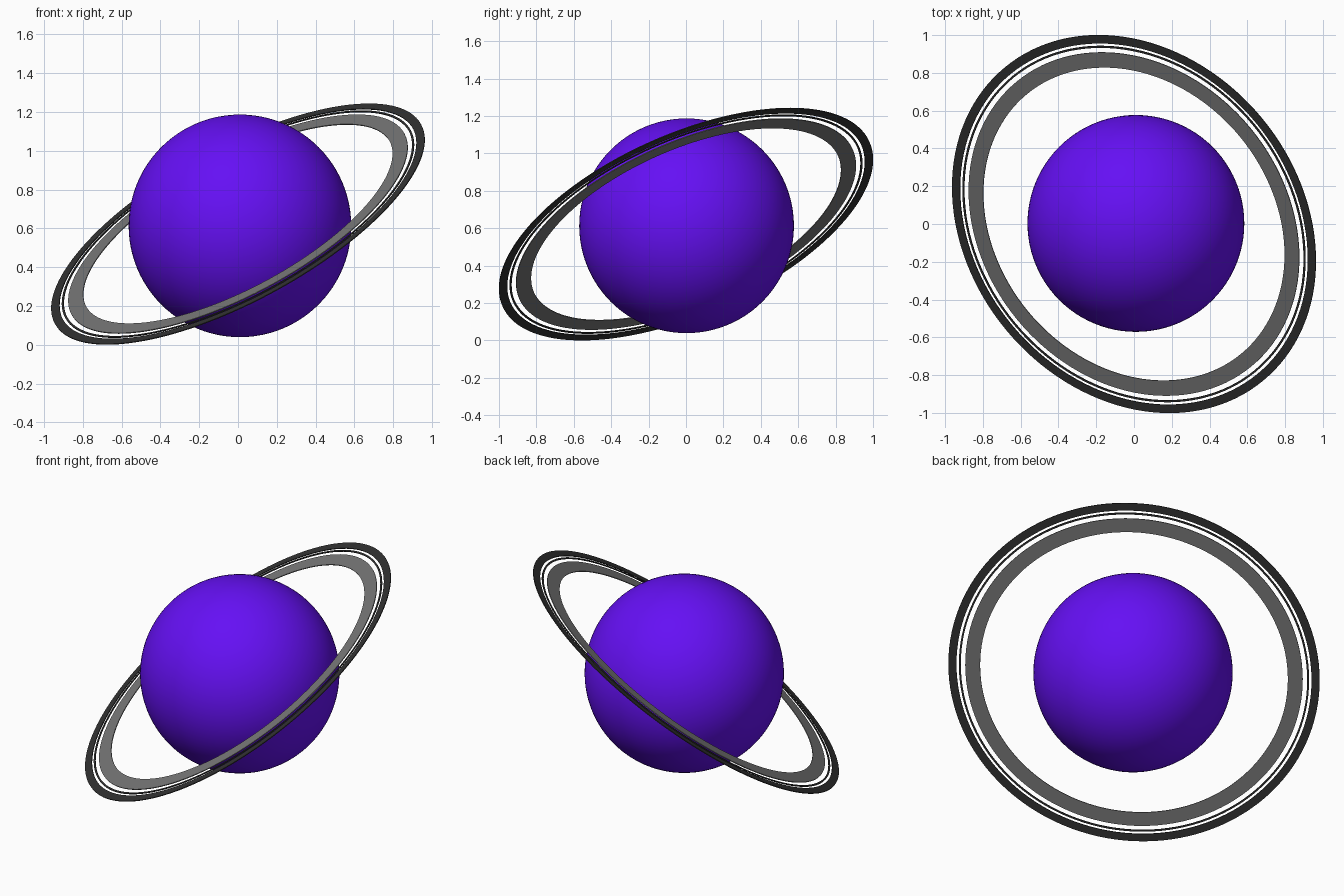
import bpy, bmesh, math
from mathutils import Vector

if "Cube" in bpy.data.objects:
    bpy.data.objects.remove(bpy.data.objects["Cube"])

TILT = Vector((-0.445, -0.367, 0.817)).to_track_quat('Z', 'Y')
CENTRE = Vector((0, 0, 0.622))
SEGMENTS = 128


def material(name, rgb):
    m = bpy.data.materials.new(name)
    m.diffuse_color = (*rgb, 1)
    m.use_nodes = True
    m.node_tree.nodes["Principled BSDF"].inputs["Base Color"].default_value = m.diffuse_color
    return m


def add_object(name, bm, mat):
    mesh = bpy.data.meshes.new(name)
    bm.to_mesh(mesh)
    bm.free()
    mesh.materials.append(mat)
    obj = bpy.data.objects.new(name, mesh)
    bpy.context.collection.objects.link(obj)
    return obj


def ring(name, inner, outer, mat, thick=0.005):
    """Thin flat band, lathed from a rectangular section and tilted."""
    bm = bmesh.new()
    h = thick / 2
    section = [(inner, -h), (outer, -h), (outer, h), (inner, h)]
    loops = []
    for i in range(SEGMENTS):
        a = 2 * math.pi * i / SEGMENTS
        loops.append([bm.verts.new((r * math.cos(a), r * math.sin(a), z)) for r, z in section])
    for i in range(SEGMENTS):
        p, q = loops[i], loops[(i + 1) % SEGMENTS]
        for k in range(4):
            n = (k + 1) % 4
            bm.faces.new((p[k], q[k], q[n], p[n]))
    bmesh.ops.recalc_face_normals(bm, faces=bm.faces)
    obj = add_object(name, bm, mat)
    obj.location = CENTRE
    obj.rotation_mode = 'QUATERNION'
    obj.rotation_quaternion = TILT
    return obj


purple = material("purple", (0.13, 0.005, 0.91))
grey = material("mid_grey", (0.18, 0.18, 0.18))
dark = material("dark_grey", (0.03, 0.03, 0.03))

# Planet globe
bm = bmesh.new()
bmesh.ops.create_uvsphere(bm, u_segments=96, v_segments=48, radius=0.574)
for f in bm.faces:
    f.smooth = True
globe = add_object("planet_globe", bm, purple)
globe.location = (0.01, 0.003, 0.613)

# Concentric bands separated by open gaps
ring("inner_ring", 0.891, 0.977, grey)
ring("thin_middle_ring", 1.003, 1.014, dark)
ring("outer_ring", 1.028, 1.075, dark)
